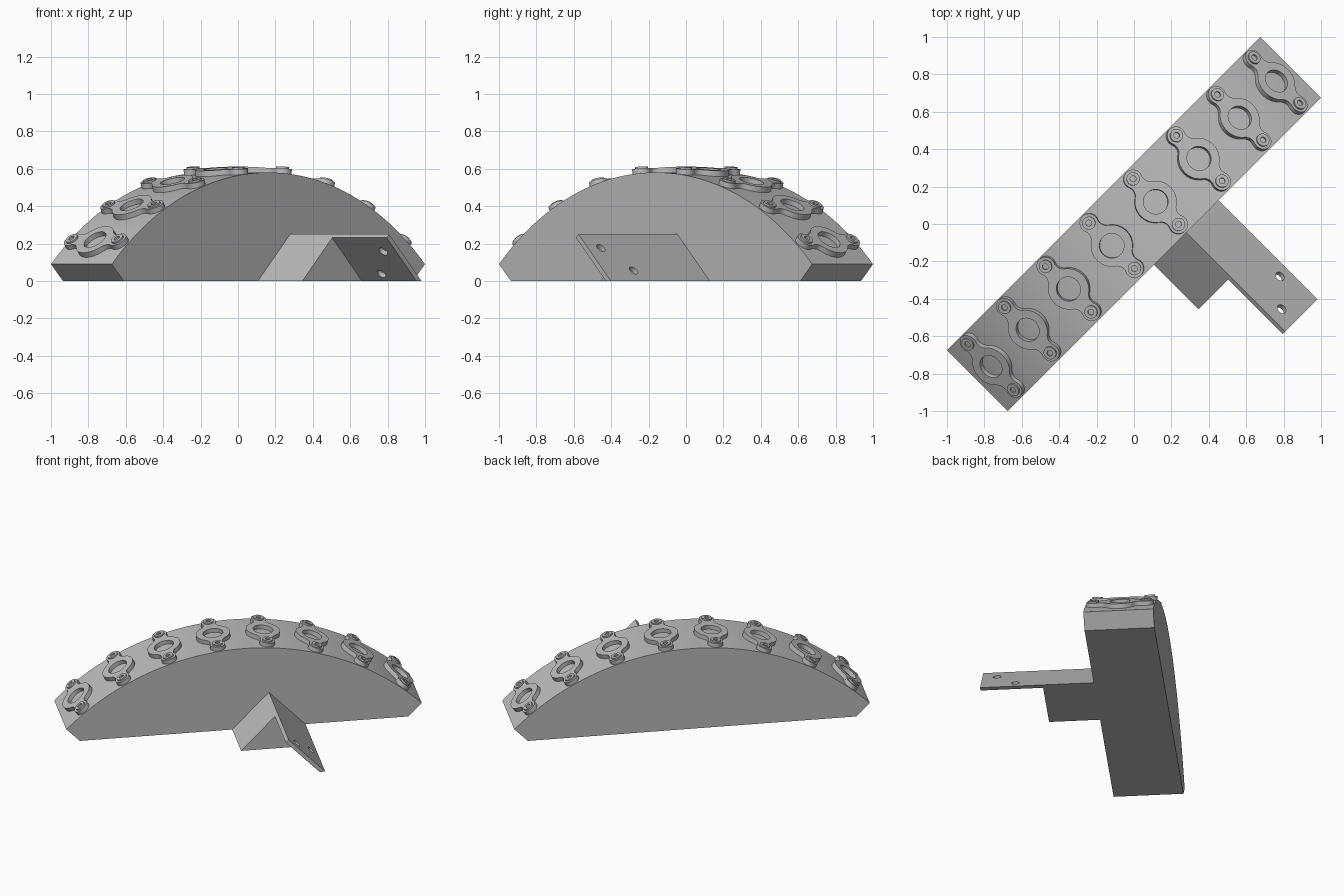
import bpy, bmesh
from math import sin, cos, pi, radians, sqrt, atan2
from mathutils import Matrix, Vector

cube = bpy.data.objects.get("Cube")
if cube:
    bpy.data.objects.remove(cube, do_unlink=True)

grey = bpy.data.materials.new("plain_grey")
grey.use_nodes = True
grey.diffuse_color = (0.5, 0.5, 0.5, 1)
grey.node_tree.nodes["Principled BSDF"].inputs["Base Color"].default_value = (0.5, 0.5, 0.5, 1)

TURN = Matrix.Rotation(radians(45), 4, "Z")   # whole model stands diagonally
RADIUS, CENTRE_Z = 1.674, -1.094              # arch circle
HALF = 0.23                                   # half depth of the arch


def finish(mesh):
    """Weld, orient and smooth a mesh, keeping its corners sharp."""
    bm = bmesh.new()
    bm.from_mesh(mesh)
    bmesh.ops.remove_doubles(bm, verts=bm.verts, dist=0.0001)
    bmesh.ops.recalc_face_normals(bm, faces=bm.faces)
    for f in bm.faces:
        f.smooth = True
    bm.to_mesh(mesh)
    bm.free()
    mesh.set_sharp_from_angle(angle=radians(30))
    mesh.materials.clear()
    mesh.materials.append(grey)


def place(name, mesh, matrix=Matrix()):
    ob = bpy.data.objects.new(name, mesh)
    bpy.context.collection.objects.link(ob)
    ob.matrix_world = TURN @ matrix
    return ob


def prism(name, profile, y0, y1):
    """Extrude an x-z profile along y."""
    bm = bmesh.new()
    face = bm.faces.new([bm.verts.new((x, y0, z)) for x, z in profile])
    new = bmesh.ops.extrude_face_region(bm, geom=[face])["geom"]
    bmesh.ops.translate(bm, vec=(0, y1 - y0, 0),
                        verts=[v for v in new if isinstance(v, bmesh.types.BMVert)])
    mesh = bpy.data.meshes.new(name)
    bm.to_mesh(mesh)
    bm.free()
    finish(mesh)
    return place(name, mesh)


def arc(cx, cy, r, a0, a1, n):
    return [(cx + r * cos(a0 + (a1 - a0) * i / n), cy + r * sin(a0 + (a1 - a0) * i / n))
            for i in range(n + 1)]


def circle(r, n=32):
    return arc(0, 0, r, 0, 2 * pi, n)[:-1]


def sheet(name, loops, z0, z1):
    """Flat plate from closed outlines; inner outlines become holes."""
    curve = bpy.data.curves.new(name, "CURVE")
    curve.dimensions, curve.fill_mode = "2D", "BOTH"
    curve.extrude = (z1 - z0) / 2
    for loop in loops:
        spline = curve.splines.new("POLY")
        spline.points.add(len(loop) - 1)
        for p, (x, y) in zip(spline.points, loop):
            p.co = (x, y, 0, 1)
        spline.use_cyclic_u = True
    ob = bpy.data.objects.new(name, curve)
    bpy.context.collection.objects.link(ob)
    deps = bpy.context.evaluated_depsgraph_get()
    mesh = bpy.data.meshes.new_from_object(ob.evaluated_get(deps))
    bpy.data.objects.remove(ob, do_unlink=True)
    mesh.transform(Matrix.Translation((0, 0, (z0 + z1) / 2)))
    finish(mesh)
    mesh.name = name
    return mesh


# Arched body with radial end faces
rim = arc(0, CENTRE_Z, RADIUS, pi / 4, 3 * pi / 4, 64)
foot = -CENTRE_Z
prism("arched_body", [(foot, 0)] + rim + [(-foot, 0)], -HALF, HALF)

# Two-eared flange outline: round centre, ears and tangent fillets
BIG, EAR, FILLET, REACH = 0.112, 0.05, 0.05, 0.172
d1, d2 = BIG + FILLET, EAR + FILLET
fx = (d1 ** 2 - d2 ** 2 + REACH ** 2) / (2 * REACH)
fy = sqrt(d1 ** 2 - fx ** 2)
ear_angle, big_angle = atan2(fy, fx - REACH), atan2(fy, fx)
quarter = arc(REACH, 0, EAR, 0, ear_angle, 10)
quarter += arc(fx, fy, FILLET, ear_angle - pi, big_angle - pi, 8)[1:]
quarter += arc(0, 0, BIG, big_angle, pi / 2, 8)[1:]
half = quarter + [(-x, y) for x, y in reversed(quarter[:-1])]
outline = half + [(x, -y) for x, y in reversed(half[1:-1])]
outline = [(-y, x) for x, y in outline]

flange = sheet("flange", [outline, circle(0.066, 40)], -0.006, 0.028)
bolt = sheet("bolt_head", [circle(0.035), circle(0.016)], 0.026, 0.038)

# Eight flanges spread evenly round the arch, each with two bolt heads
for i in range(8):
    a = radians((i - 3.5) * 11.25)
    seat = (Matrix.Translation((RADIUS * sin(a), 0.002, CENTRE_Z + RADIUS * cos(a)))
            @ Matrix.Rotation(a, 4, "Y"))
    place(f"flange_{i + 1}", flange, seat)
    for side in (-1, 1):
        place(f"bolt_head_{i + 1}_{'inner' if side < 0 else 'outer'}", bolt,
              seat @ Matrix.Translation((0, side * REACH, 0)))

# Bracket: solid wedge against the body, and a longer sloping plate
APEX, TOP, RUN, STEP = 0.165, 0.25, 0.244, 0.019
under_top = (APEX - STEP, TOP - STEP)
under_foot = (APEX + RUN - 2 * STEP, 0)
prism("bracket_wedge", [(APEX - RUN, 0), under_top, under_foot], -0.566, -HALF)
plate = prism("bracket_plate", [under_top, (APEX, TOP), (APEX + RUN, 0), under_foot], -0.978, -HALF)

# Two screw holes drilled square through the sloping plate
normal = Vector((TOP, 0, RUN)).to_track_quat("Z", "Y").to_matrix().to_4x4()
cutters = []
for x, y in ((0.354, -0.75), (0.237, -0.88)):
    bm = bmesh.new()
    bmesh.ops.create_cone(bm, cap_ends=True, segments=24, radius1=0.027, radius2=0.027, depth=0.2)
    mesh = bpy.data.meshes.new("hole_cutter")
    bm.to_mesh(mesh)
    bm.free()
    z = TOP - (x - APEX) * TOP / RUN
    cutter = place("hole_cutter", mesh, Matrix.Translation((x, y, z)) @ normal)
    cutter.hide_render = True
    cutters.append(cutter)
    mod = plate.modifiers.new("screw_hole", "BOOLEAN")
    mod.operation, mod.solver, mod.object = "DIFFERENCE", "EXACT", cutter

deps = bpy.context.evaluated_depsgraph_get()
drilled = bpy.data.meshes.new_from_object(plate.evaluated_get(deps))
plate.modifiers.clear()
plate.data = drilled
finish(drilled)
for cutter in cutters:
    bpy.data.objects.remove(cutter, do_unlink=True)
